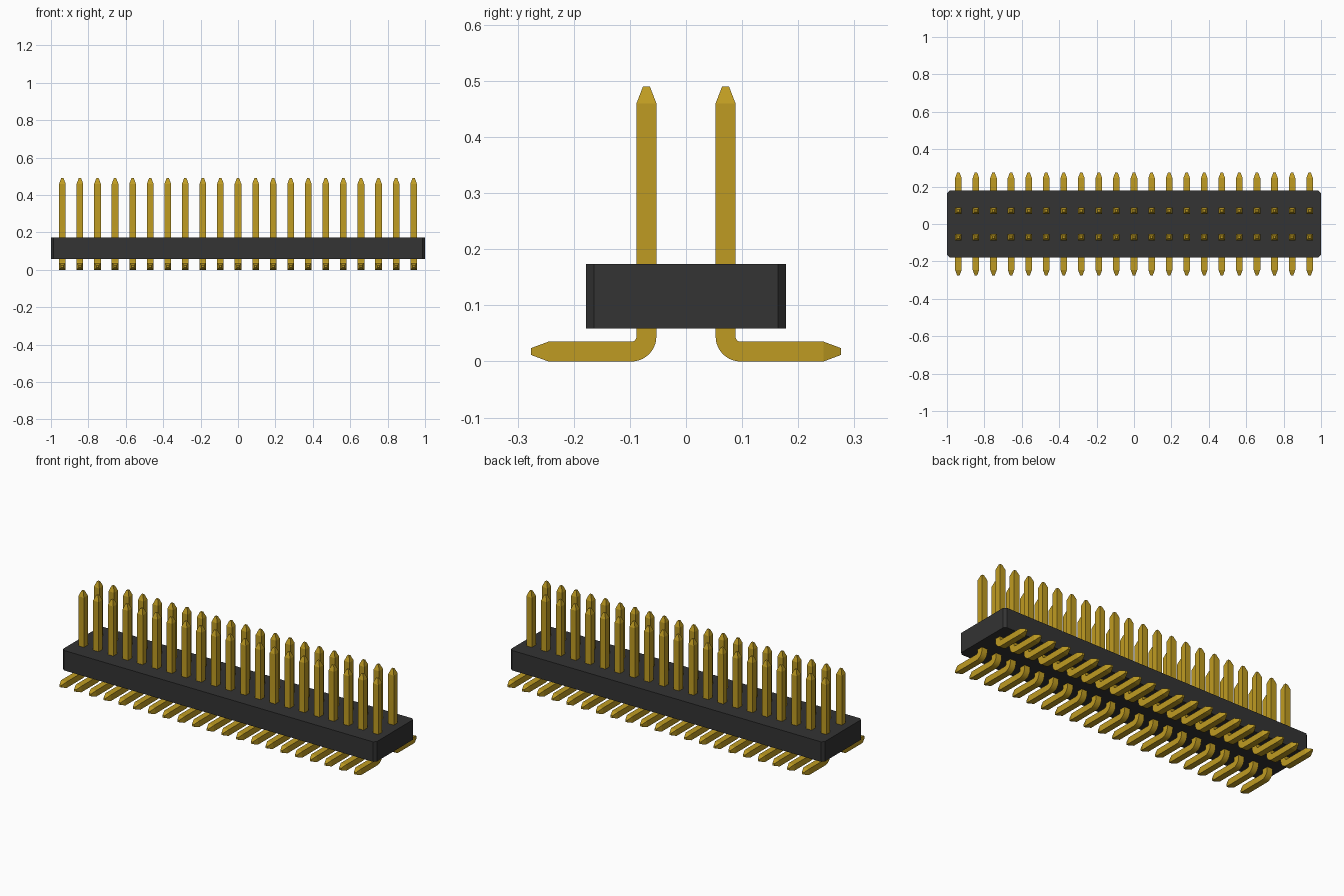
import bpy, bmesh, math

if "Cube" in bpy.data.objects:
    bpy.data.objects.remove(bpy.data.objects["Cube"], do_unlink=True)


def material(name, rgb):
    m = bpy.data.materials.new(name)
    m.use_nodes = True
    m.diffuse_color = (*rgb, 1)
    m.node_tree.nodes["Principled BSDF"].inputs["Base Color"].default_value = (*rgb, 1)
    return m


gold = material("gold", (0.52, 0.33, 0.016))
black = material("black plastic", (0.033, 0.033, 0.033))


def add_object(name, bm, mat):
    bmesh.ops.recalc_face_normals(bm, faces=bm.faces)
    mesh = bpy.data.meshes.new(name)
    bm.to_mesh(mesh)
    bm.free()
    mesh.materials.append(mat)
    ob = bpy.data.objects.new(name, mesh)
    bpy.context.collection.objects.link(ob)
    return ob


# Housing: a box with its four upright edges chamfered
bm = bmesh.new()
bmesh.ops.create_cube(bm, size=1)
for v in bm.verts:
    v.co.x *= 2.0
    v.co.y *= 0.356
    v.co.z = v.co.z * 0.115 + 0.1165
upright = [e for e in bm.edges if abs(e.verts[0].co.z - e.verts[1].co.z) > 0.05]
bmesh.ops.bevel(bm, geom=upright, offset=0.014, segments=1, affect='EDGES')
add_object("housing", bm, black)

# Pin: a square section swept from the upright tip, round the bend, to the foot tip
HALF, TIP, ROW_Y = 0.0177, 0.0062, 0.0705
BEND_Y, BEND_Z, BEND_R = 0.0972, 0.0444, 0.0267
# Each station is y, z, angle of the section, half width
stations = [(ROW_Y, 0.49, math.pi, TIP), (ROW_Y, 0.46, math.pi, HALF)]
for i in range(11):
    a = math.pi + i / 10 * math.pi / 2
    stations.append((BEND_Y + BEND_R * math.cos(a), BEND_Z + BEND_R * math.sin(a), a, HALF))
foot_z = BEND_Z - BEND_R
stations += [(0.245, foot_z, 1.5 * math.pi, HALF), (0.276, foot_z, 1.5 * math.pi, TIP)]

bm = bmesh.new()
rings = []
for y, z, a, h in stations:
    rings.append([bm.verts.new((sx * h, y + s * h * math.cos(a), z + s * h * math.sin(a)))
                  for sx, s in ((-1, -1), (1, -1), (1, 1), (-1, 1))])
for r0, r1 in zip(rings, rings[1:]):
    for k in range(4):
        n = (k + 1) % 4
        bm.faces.new((r0[k], r0[n], r1[n], r1[k]))
bm.faces.new(rings[0])
bm.faces.new(rings[-1])
pin = add_object("back_pin_01", bm, gold)
bpy.context.view_layer.objects.active = pin
pin.select_set(True)
bpy.ops.object.shade_smooth_by_angle(angle=math.radians(15))

# Two rows of pins sharing one mesh, the front row turned half round
COUNT, PITCH = 21, 0.0939
for row, turn in (("back", 0), ("front", math.pi)):
    for i in range(COUNT):
        if row == "back" and i == 0:
            ob = pin
        else:
            ob = pin.copy()
            ob.name = f"{row}_pin_{i + 1:02d}"
            bpy.context.collection.objects.link(ob)
        ob.location.x = (i - (COUNT - 1) / 2) * PITCH
        ob.rotation_euler.z = turn
